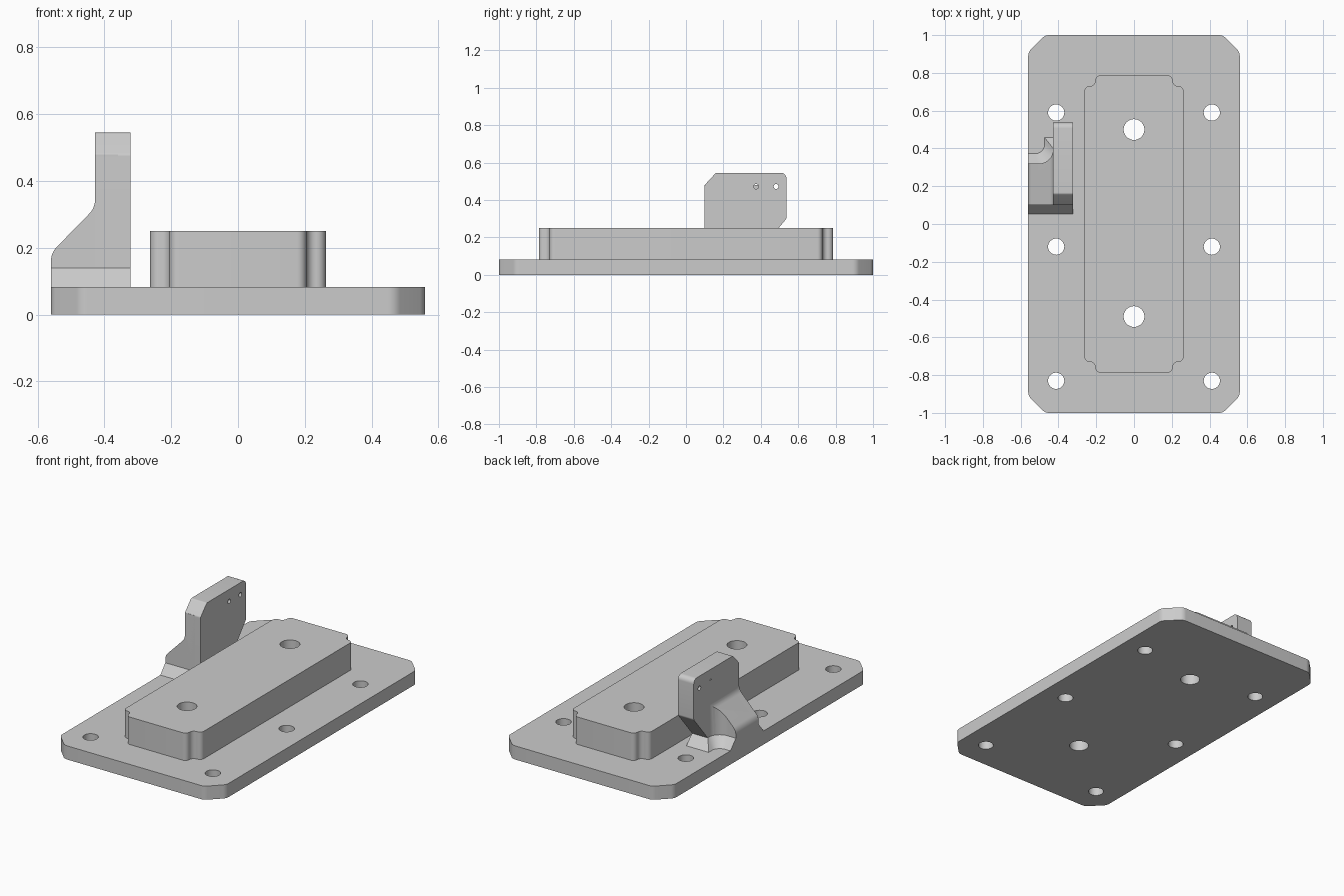
import bpy, bmesh, math
from mathutils import Vector

if "Cube" in bpy.data.objects:
    bpy.data.objects.remove(bpy.data.objects["Cube"], do_unlink=True)

grey = bpy.data.materials.new("machined grey")
grey.use_nodes = True
COLOUR = (0.6, 0.6, 0.6, 1)
grey.diffuse_color = COLOUR
grey.node_tree.nodes["Principled BSDF"].inputs["Base Color"].default_value = COLOUR


def rounded(corners, steps=8):
    """Outline from (a, b, radius) corners, with each corner filleted."""
    out = []
    for i, (a, b, r) in enumerate(corners):
        p = Vector((a, b))
        if not r:
            out.append(p)
            continue
        u = (Vector(corners[i - 1][:2]) - p).normalized()
        v = (Vector(corners[(i + 1) % len(corners)][:2]) - p).normalized()
        half = u.angle(v) / 2
        centre = p + (u + v).normalized() * (r / math.sin(half))
        start = (p + u * (r / math.tan(half)) - centre).normalized()
        end = (p + v * (r / math.tan(half)) - centre).normalized()
        out += [centre + start.slerp(end, k / steps) * r for k in range(steps + 1)]
    return out


def finish(name, bm):
    bmesh.ops.recalc_face_normals(bm, faces=bm.faces)
    mesh = bpy.data.meshes.new(name)
    bm.to_mesh(mesh)
    bm.free()
    mesh.materials.append(grey)
    obj = bpy.data.objects.new(name, mesh)
    bpy.context.collection.objects.link(obj)
    return obj


def loft(bm, lower, upper):
    rings = [[bm.verts.new(p) for p in ring] for ring in (lower, upper)]
    n = len(lower)
    bm.faces.new(rings[0])
    bm.faces.new(rings[1])
    for i in range(n):
        j = (i + 1) % n
        bm.faces.new((rings[0][i], rings[0][j], rings[1][j], rings[1][i]))


PLACE = {"z": lambda p, d: (p[0], p[1], d),
         "y": lambda p, d: (p[0], d, p[1]),
         "x": lambda p, d: (d, p[0], p[1])}


def prism(name, outline, axis, lo, hi, top_bevel=0):
    bm = bmesh.new()
    place = PLACE[axis]
    loft(bm, [place(p, lo) for p in outline], [place(p, hi) for p in outline])
    if top_bevel:
        edges = [e for e in bm.edges if all(abs(v.co.z - hi) < 1e-5 for v in e.verts)]
        bmesh.ops.bevel(bm, geom=edges, offset=top_bevel, segments=4,
                        profile=0.5, affect="EDGES")
    return finish(name, bm)


def boolean(obj, other, operation):
    mod = obj.modifiers.new(operation.lower(), "BOOLEAN")
    mod.object, mod.operation, mod.solver = other, operation, "EXACT"
    bpy.context.view_layer.objects.active = obj
    bpy.ops.object.modifier_apply(modifier=mod.name)
    bpy.data.objects.remove(other, do_unlink=True)


def drill(obj, centres, radius, axis, lo, hi):
    for a, b in centres:
        circle = [(a + radius * math.cos(t * math.tau / 32),
                   b + radius * math.sin(t * math.tau / 32)) for t in range(32)]
        boolean(obj, prism("hole_cutter", circle, axis, lo, hi), "DIFFERENCE")


def mirrored(quarter):
    """Four-way symmetric corner list from the +x +y quarter."""
    return (quarter + [(-x, y, r) for x, y, r in reversed(quarter)]
            + [(-x, -y, r) for x, y, r in quarter]
            + [(x, -y, r) for x, y, r in reversed(quarter)])


# Base plate with clipped corners and a softened top edge
mounting = [(x, y) for x in (-0.412, 0.412) for y in (-0.83, -0.12, 0.59)]
bolts = [(0, -0.49), (0, 0.5)]
base = prism("base_plate", rounded(mirrored([(0.56, 0.91, 0.05), (0.47, 1, 0.05)])),
             "z", 0, 0.083, 0.012)
drill(base, mounting, 0.043, "z", -0.1, 0.2)
drill(base, bolts, 0.055, "z", -0.1, 0.2)

# Raised block with scalloped corners
scallop = [(0.263, 0.73, 0.028), (0.205, 0.73, 0.028), (0.205, 0.787, 0.028)]
block = prism("raised_block", rounded(mirrored(scallop)), "z", 0.083, 0.25)
drill(block, bolts, 0.055, "z", 0, 0.4)

# Upright bracket plate with an undercut back
side = rounded([(0.1, 0.07, 0), (0.35, 0.07, 0), (0.395, 0.13, 0), (0.537, 0.3, 0.02),
                (0.537, 0.545, 0.03), (0.16, 0.545, 0.015), (0.1, 0.48, 0.015)])
plate = prism("bracket_plate", side, "x", -0.428, -0.322)
drill(plate, [(0.375, 0.472), (0.482, 0.472)], 0.013, "x", -0.6, -0.2)

# Sloping web, swept into the plate by a concave corner
front = rounded([(-0.56, 0.07, 0), (-0.36, 0.07, 0), (-0.36, 0.48, 0), (-0.428, 0.48, 0),
                 (-0.428, 0.32, 0.06), (-0.56, 0.185, 0.06)])
plan = rounded([(-0.7, 0.1, 0), (-0.35, 0.1, 0), (-0.35, 0.4, 0), (-0.428, 0.4, 0),
                (-0.428, 0.32, 0.075), (-0.7, 0.32, 0)])
web = prism("bracket_web", front, "y", 0, 0.6)
boolean(web, prism("web_plan", plan, "z", 0, 0.7), "INTERSECT")

# Flared foot at the bottom of the bracket
foot_top = rounded([(-0.56, 0.1, 0), (-0.322, 0.1, 0), (-0.322, 0.4, 0), (-0.428, 0.4, 0),
                    (-0.428, 0.32, 0.075), (-0.56, 0.32, 0)])
foot_low = rounded([(-0.56, 0.05, 0), (-0.322, 0.05, 0), (-0.322, 0.46, 0), (-0.475, 0.46, 0),
                    (-0.475, 0.375, 0.05), (-0.56, 0.375, 0)])
bm = bmesh.new()
loft(bm, [(*p, 0.08) for p in foot_low], [(*p, 0.14) for p in foot_top])
foot = finish("bracket_foot", bm)

# Fill the softened plate edge under the foot
rim = prism("foot_rim", [(-0.56, 0.05), (-0.5, 0.05), (-0.5, 0.375), (-0.56, 0.375)],
            "z", 0.06, 0.081)

bpy.ops.object.select_all(action="DESELECT")
for obj in (base, block, plate, web, foot, rim):
    obj.select_set(True)
bpy.context.view_layer.objects.active = base
bpy.ops.object.shade_smooth_by_angle(angle=math.radians(30))
